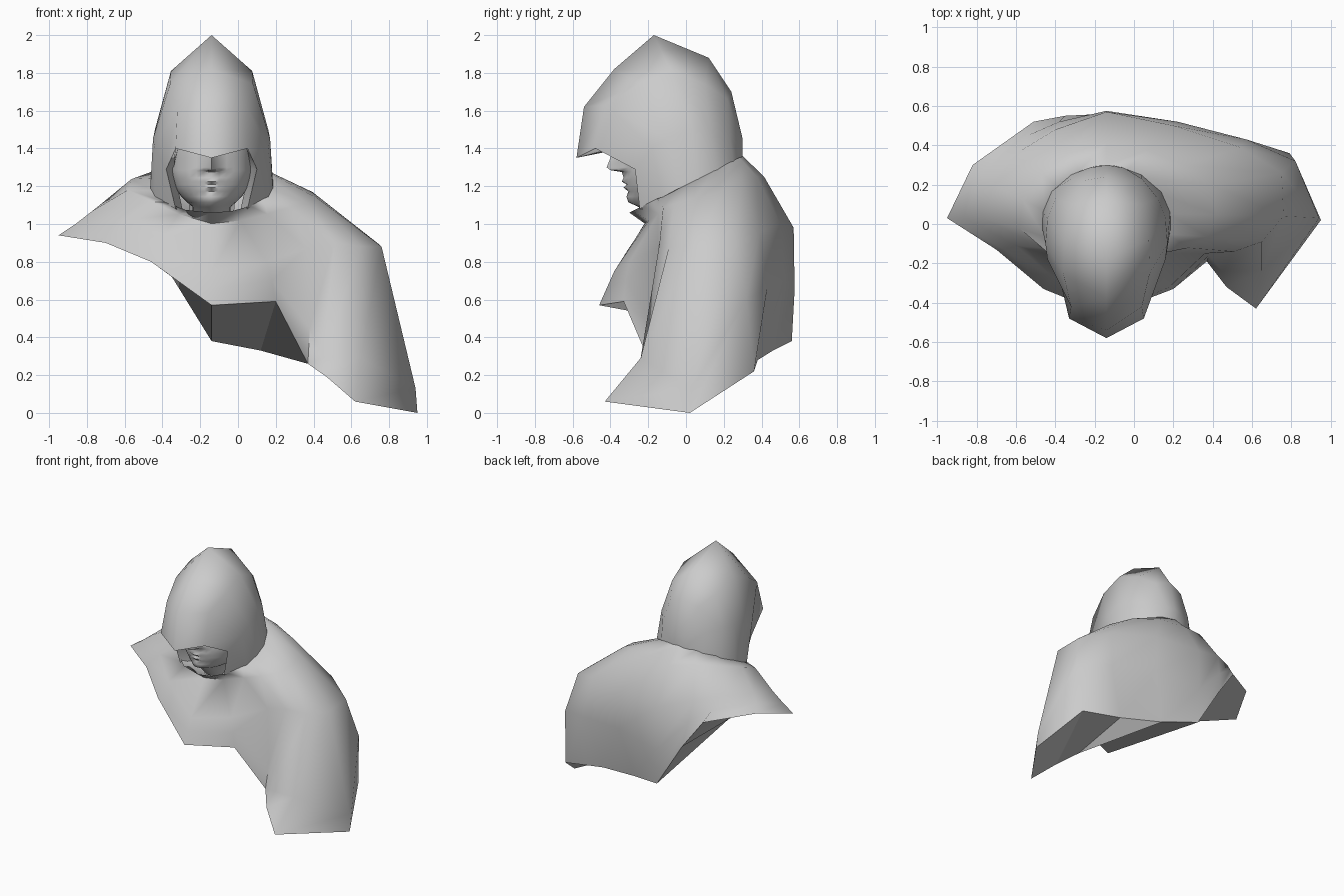
import bpy, math
from mathutils import Vector

cube = bpy.data.objects.get("Cube")
if cube:
    bpy.data.objects.remove(cube, do_unlink=True)

CENTRE = -0.14          # x of the head's middle plane

stone = bpy.data.materials.new("plain_grey")
stone.use_nodes = True
GREY = (0.6, 0.6, 0.6, 1)
stone.diffuse_color = GREY
stone.node_tree.nodes["Principled BSDF"].inputs["Base Color"].default_value = GREY


def skin(name, rows, closed=False, angle=80):
    """Stretch a smooth skin over equally long rows of points."""
    count = len(rows[0])
    verts = [tuple(p) for row in rows for p in row]
    faces = []
    for r in range(len(rows) - 1):
        for c in range(count if closed else count - 1):
            d = (c + 1) % count
            a, b = r * count, (r + 1) * count
            faces.append((a + c, a + d, b + d, b + c))
    mesh = bpy.data.meshes.new(name)
    mesh.from_pydata(verts, [], faces)
    mesh.materials.append(stone)
    obj = bpy.data.objects.new(name, mesh)
    bpy.context.collection.objects.link(obj)
    bpy.ops.object.select_all(action="DESELECT")
    obj.select_set(True)
    bpy.context.view_layer.objects.active = obj
    bpy.ops.object.shade_smooth_by_angle(angle=math.radians(angle))
    return obj


def points(*coords):
    return [Vector(c) for c in coords]


# Cloak: rings run from the front middle round the left arm, back and right arm
shoulder = points(
    (-.14, -.38, .75), (.15, -.3, .8), (.36, -.15, .87), (.51, -.14, .9),
    (.65, -.09, .88), (.76, .04, .88), (.75, .26, .89), (.54, .39, .96),
    (.2, .5, 1), (-.14, .57, .98), (-.4, .48, 1.07), (-.58, .37, 1.11),
    (-.72, .2, 1.11), (-.77, .03, 1.07), (-.6, -.11, 1.02), (-.41, -.27, .92))
sleeve = points(
    (-.14, -.42, .66), (.18, -.32, .7), (.38, -.16, .45), (.45, -.24, .29),
    (.65, -.24, .29), (.94, .03, .13), (.82, .32, .6), (.57, .43, .66),
    (.22, .52, .7), (-.14, .575, .65), (-.38, .52, .9), (-.54, .45, 1.02),
    (-.78, .25, 1.06), (-.86, .03, 1), (-.66, -.13, .96), (-.44, -.31, .86))
hem = points(
    (-.14, -.46, .57), (.2, -.33, .59), (.37, -.19, .26), (.47, -.32, .19),
    (.62, -.43, .06), (.95, .02, 0), (.79, .36, .22), (.45, .38, .28),
    (.12, .46, .33), (-.14, .56, .38), (-.35, .55, .72), (-.51, .52, .94),
    (-.82, .3, 1.01), (-.95, .03, .94), (-.7, -.13, .9), (-.46, -.33, .8))

BACK = 9                # index of the back middle column
inner, neck, collar = [], [], []
for i, s in enumerate(shoulder):
    turn = i / BACK if i <= BACK else 1 + (i - BACK) / (len(shoulder) - BACK)
    a = turn * math.pi
    y = -0.3 * math.cos(a)
    n = Vector((CENTRE + 0.32 * math.sin(a), y, 1.21 + 0.5 * y))
    front = max(0, math.cos(a)) ** 2
    neck.append(n)
    # the throat closes the gap between collar and chin
    inner.append(Vector((CENTRE + 0.12 * math.sin(a), y * 0.5, 1.1 + 0.4 * y)))
    # the collar bulges over the shoulders and tucks in under the chin
    collar.append(n.lerp(s, 0.42 - 0.2 * front)
                  + Vector((0, 0.1 * front, 0.05 - 0.04 * front)))
skin("cloak", [hem, sleeve, shoulder, collar, neck, inner], closed=True)

# Underside: a strip that joins the front hem to the back hem
half = len(hem) // 2
front_hem = [hem[(i - 3) % len(hem)] for i in range(half)]
back_hem = [hem[(-4 - i) % len(hem)] for i in range(half)]
skin("cloak_underside", [back_hem, front_hem], angle=20)

# Hood: half arches from the lining and face opening to the back, mirrored
arches = [
    points((0, -.2, 1.45), (.17, -.18, 1.43), (.2, -.12, 1.29), (.15, -.12, 1.06)),
    points((0, -.58, 1.35), (.19, -.48, 1.4), (.24, -.27, 1.29), (.19, -.245, 1.08)),
    points((0, -.54, 1.62), (.18, -.42, 1.63), (.3, -.18, 1.4), (.3, -.12, 1.14)),
    points((0, -.38, 1.82), (.22, -.25, 1.74), (.31, -.1, 1.45), (.325, -.03, 1.18)),
    points((0, -.17, 2), (.215, -.08, 1.81), (.3, .03, 1.5), (.325, .06, 1.22)),
    points((0, .12, 1.88), (.19, .1, 1.74), (.26, .13, 1.5), (.28, .165, 1.27)),
    points((0, .24, 1.7), (.12, .22, 1.66), (.18, .23, 1.48), (.18, .25, 1.32)),
    points((0, .3, 1.45), (.06, .29, 1.44), (.09, .285, 1.4), (.09, .285, 1.33)),
    points((0, .3, 1.34), (.05, .295, 1.34), (.07, .29, 1.34), (.09, .285, 1.33)),
]
hood = []
for arch in arches:
    left = [p + Vector((CENTRE, 0, 0)) for p in arch]
    right = [Vector((2 * CENTRE - p.x, p.y, p.z)) for p in left[:0:-1]]
    hood.append(right + left)
skin("hood", hood)

# Face: each level has height, half width, depth, and how far a feature
# of a given half width stands out from it
levels = [
    (1.0, .1, -.16, 0, .05), (1.09, .1, -.25, 0, .05),
    (1.115, .13, -.295, .01, .05), (1.145, .16, -.3, .015, .05),
    (1.172, .18, -.305, 0, .05), (1.192, .19, -.31, .02, .06),
    (1.209, .195, -.315, 0, .07), (1.225, .2, -.315, .025, .06),
    (1.245, .205, -.32, .01, .03), (1.275, .21, -.32, .02, .03),
    (1.285, .21, -.32, .08, .035), (1.3, .21, -.32, .1, .03),
    (1.35, .21, -.32, .08, .025), (1.41, .21, -.32, .06, .025),
    (1.55, .2, -.3, 0, .05)]
STEPS = 16
face = []
for z, width, depth, bump, size in levels:
    row = []
    for k in range(STEPS + 1):
        a = (k / STEPS - 0.5) * math.pi
        x = width * math.sin(a)
        y = depth + 0.2 * (1 - math.cos(a)) - bump * math.exp(-(x / size) ** 2)
        row.append(Vector((CENTRE + x, y, z)))
    face.append(row)
skin("face", face, angle=50)
